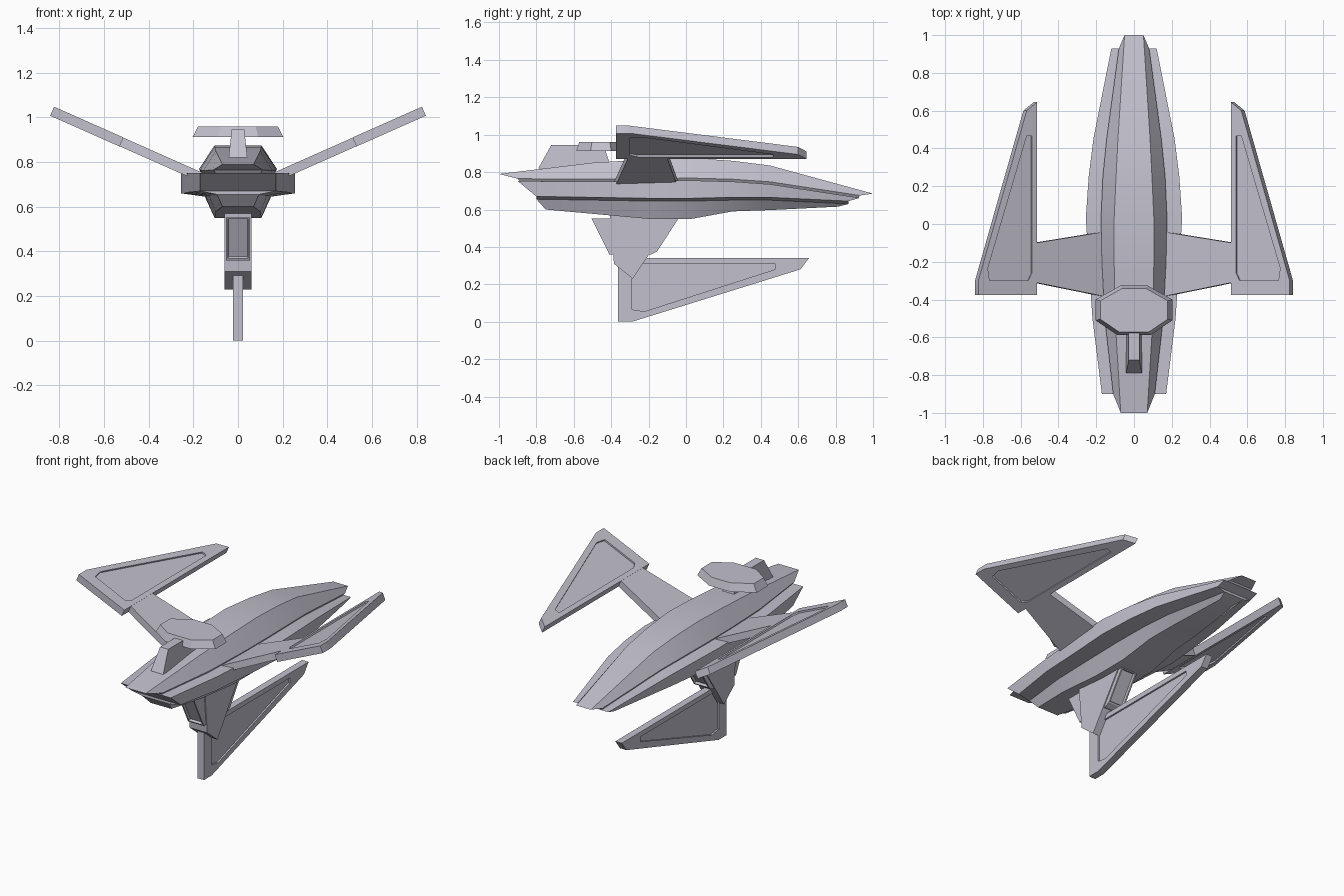
import bpy
import bmesh
from math import sin, cos, radians

old = bpy.data.objects.get("Cube")
if old:
    bpy.data.objects.remove(old, do_unlink=True)

paint = bpy.data.materials.new("lavender grey")
paint.use_nodes = True
GREY = (0.54, 0.53, 0.61, 1)
paint.diffuse_color = GREY
paint.node_tree.nodes["Principled BSDF"].inputs["Base Color"].default_value = GREY


def finish(name, bm):
    """Turn a bmesh into a painted object with sharp creases."""
    bmesh.ops.recalc_face_normals(bm, faces=bm.faces)
    mesh = bpy.data.meshes.new(name)
    bm.to_mesh(mesh)
    bm.free()
    mesh.materials.append(paint)
    obj = bpy.data.objects.new(name, mesh)
    bpy.context.collection.objects.link(obj)
    bpy.ops.object.select_all(action="DESELECT")
    obj.select_set(True)
    bpy.context.view_layer.objects.active = obj
    bpy.ops.object.shade_smooth_by_angle(angle=radians(25))
    return obj


def loft(rings, mirrored_caps=False):
    """Skin a list of rings and close both ends."""
    bm = bmesh.new()
    rows = [[bm.verts.new(p) for p in ring] for ring in rings]
    n = len(rows[0])
    for a, b in zip(rows, rows[1:]):
        for i in range(n):
            j = (i + 1) % n
            bm.faces.new((a[i], a[j], b[j], b[i]))
    for row in (rows[0], rows[-1]):
        if mirrored_caps:
            for i in range(n // 2 - 1):
                bm.faces.new((row[i], row[i + 1], row[-2 - i], row[-1 - i]))
        else:
            bm.faces.new(row)
    return bm


def side_prism(profile, half_width):
    """Extrude a (y, z) profile symmetrically across x."""
    return loft([[(x, y, z) for y, z in profile] for x in (-half_width, half_width)])


# Hull: upper deck, side flange and lower keel in one loft
# y, deck width, deck z, base width, base z, flange width, flange low z, keel z
stations = [
    (-1.0, .07, .79, .11, .765, .17, .67, .60),
    (-.5, .10, .85, .155, .762, .22, .665, .577),
    (-.2, .105, .868, .17, .765, .24, .66, .55),
    (.03, .105, .875, .175, .768, .255, .66, .55),
    (.25, .095, .86, .165, .762, .24, .665, .59),
    (.45, .085, .835, .145, .748, .215, .665, .597),
    (1.0, .05, .685, .08, .675, .12, .645, .615),
]
# The ends are raked: lower rails stop short of the deck tip
rake = {-1.0: (0, .1, .11, .1, .2, .2, .25),
        1.0: (0, -.07, -.08, -.07, -.13, -.13, -.19)}
rings = []
for y, deck_w, deck_z, base_w, base_z, flange_w, low_z, keel_z in stations:
    rails = [(deck_w, deck_z), (base_w, base_z), (base_w - .008, base_z - .013),
             (flange_w, base_z - .013), (flange_w, low_z),
             (base_w * .85, low_z - .015), (deck_w, keel_z)]
    shift = rake.get(y, [0] * len(rails))
    right = [(w, y + s, z) for (w, z), s in zip(rails, shift)]
    rings.append(right + [(-x, yy, z) for x, yy, z in reversed(right)])
finish("hull", loft(rings, mirrored_caps=True))

# Dorsal mast: tapered block carrying the dish
finish("dorsal_mast", loft([
    [(-w, front, z), (w, front, z), (w, back, z), (-w, back, z)]
    for w, front, back, z in ((.042, -.79, -.40, .82), (.028, -.72, -.44, .945))]))

# Dish: elongated octagon with bevelled rim
half = [(.07, -.325), (.203, -.40), (.203, -.51), (.09, -.587)]
outline = half + [(-x, y) for x, y in reversed(half)]
finish("sensor_dish", loft([
    [(x * k, -.455 + (y + .455) * k, z) for x, y in outline]
    for k, z in ((1, .913), (.88, .96))]))

# Blades: swept panels with a recessed field on both faces
blade_outer = [(0, .645), (.06, .60), (.34, -.30), (.34, -.375), (0, -.375), (0, -.235)]
blade_inner = [(.03, .465), (.06, .465), (.285, -.235), (.275, -.30), (.05, -.30), (.03, -.26)]


def placer(root_x, root_z, angle, side=1, slide=0):
    """Map span, chord and height on a blade to model space."""
    c, s = cos(radians(angle)), sin(radians(angle))
    return lambda u, y, h: (side * (root_x + u * c - h * s), y + slide,
                            root_z + u * s + h * c)


def blade(name, place):
    t, depth = .022, .010
    layers = [(blade_inner, depth - t), (blade_inner, -t), (blade_outer, -t),
              (blade_outer, t), (blade_inner, t), (blade_inner, t - depth)]
    finish(name, loft([[place(u, y, h) for u, y in shape] for shape, h in layers]))


for label, side in (("left", 1), ("right", -1)):
    place = placer(.522, .89, 23.9, side)
    blade(label + "_wing", place)
    # Strut joining wing and hull
    finish(label + "_wing_strut", loft([
        [place(u, a, -.021), place(u, b, -.021), place(u, b, .021), place(u, a, .021)]
        for u, a, b in ((-.40, -.385, -.04), (.005, -.31, -.10))]))

blade("ventral_fin", placer(0, .34, -90, slide=.012))

# Ventral pylon between keel and fin
finish("ventral_pylon", side_prism(
    [(-.41, .60), (-.385, .31), (-.285, .23), (-.07, .55), (-.05, .60)], .06))

# Engine box through the pylon, with recessed intake and exhaust
bm = side_prism([(-.505, .552), (-.41, .36), (-.185, .36), (-.155, .375), (-.04, .552)], .054)
bm.normal_update()
bmesh.ops.recalc_face_normals(bm, faces=bm.faces)
ends = [f for f in bm.faces if abs(f.normal.y) > .7 and f.calc_area() > .01]
bmesh.ops.inset_individual(bm, faces=ends, thickness=.012)
bmesh.ops.inset_individual(bm, faces=ends, thickness=.004, depth=-.014)
finish("engine_box", bm)
